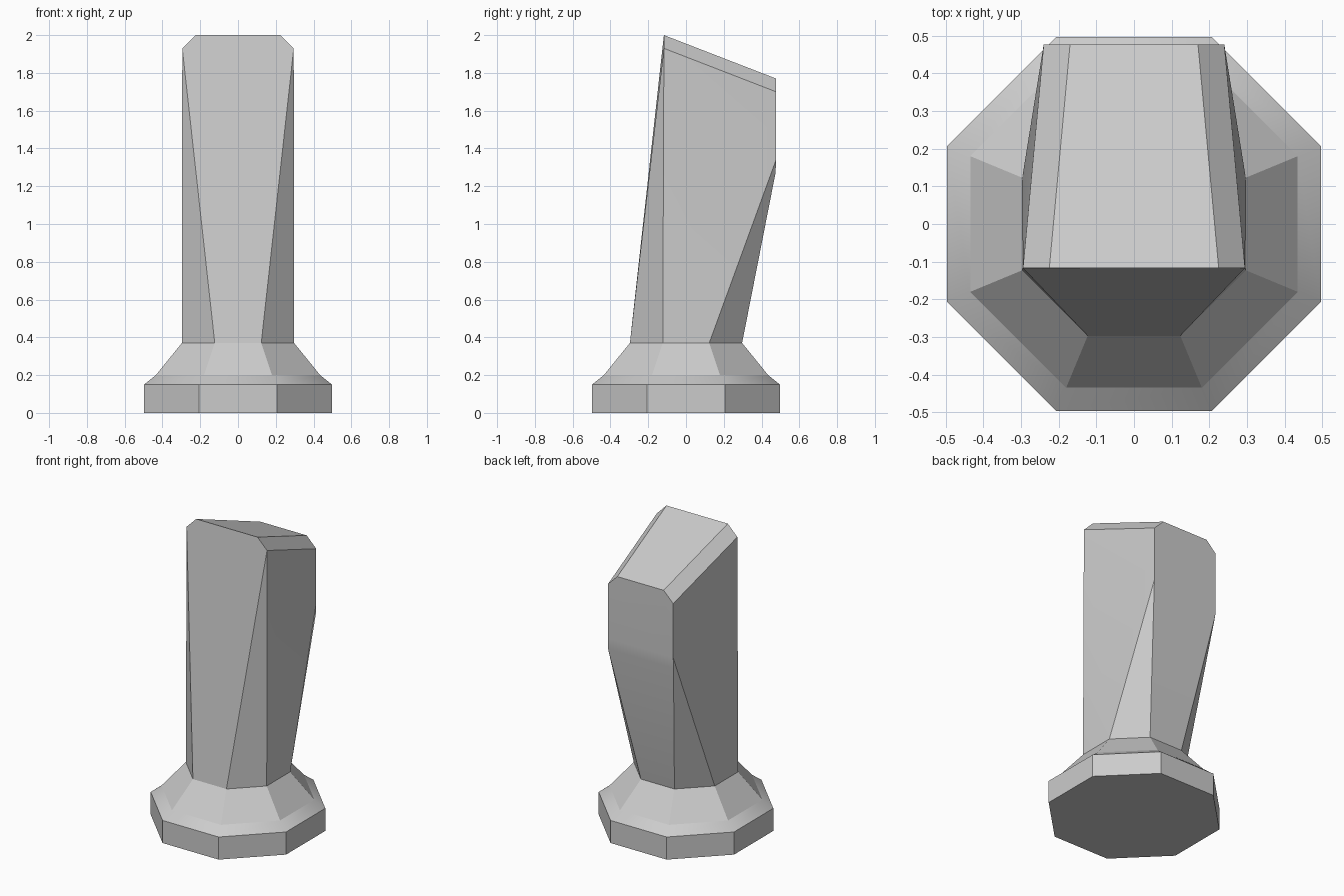
import bpy, bmesh, math

cube = bpy.data.objects.get("Cube")
if cube:
    bpy.data.objects.remove(cube, do_unlink=True)

# One flat grey for everything
grey = bpy.data.materials.new("neutral grey")
grey.use_nodes = True
COLOUR = (0.6, 0.6, 0.6, 1)
grey.diffuse_color = COLOUR
grey.node_tree.nodes["Principled BSDF"].inputs["Base Color"].default_value = COLOUR


def finish(name, bm):
    """Weld, orient and smooth a mesh, then add it to the scene."""
    bmesh.ops.remove_doubles(bm, verts=bm.verts[:], dist=0.0001)
    bmesh.ops.recalc_face_normals(bm, faces=bm.faces[:])
    mesh = bpy.data.meshes.new(name)
    bm.to_mesh(mesh)
    bm.free()
    mesh.materials.append(grey)
    obj = bpy.data.objects.new(name, mesh)
    bpy.context.collection.objects.link(obj)
    bpy.ops.object.select_all(action="DESELECT")
    obj.select_set(True)
    bpy.context.view_layer.objects.active = obj
    bpy.ops.object.shade_smooth_by_angle(angle=math.radians(30))


def octagon(bm, flat, z):
    """Ring of eight vertices with flats facing the axes."""
    r = flat / math.cos(math.pi / 8)
    angles = [math.pi / 8 + i * math.pi / 4 for i in range(8)]
    return [bm.verts.new((r * math.cos(a), r * math.sin(a), z)) for a in angles]


def loft(bm, profile):
    """Join octagons given as (flat distance, height)."""
    rings = [octagon(bm, f, z) for f, z in profile]
    for low, high in zip(rings, rings[1:]):
        for i in range(8):
            j = (i + 1) % 8
            bm.faces.new((low[i], low[j], high[j], high[i]))
    return rings


# Octagonal foot with a chamfered upper rim
bm = bmesh.new()
rings = loft(bm, [(0.497, 0), (0.497, 0.15), (0.435, 0.2)])
bm.faces.new(rings[0])
bm.faces.new(rings[-1])
finish("base", bm)

# Flared collar rising from the foot and leaning shaft above it
bm = bmesh.new()
loft(bm, [(0.435, 0.2), (0.297, 0.37)])
near, far = 0.123, 0.297

# Left half of the shaft, named by corner
P = {
    "front": (near, -far, 0.37), "side_front": (far, -near, 0.37),
    "side_back": (far, near, 0.37), "back": (near, far, 0.37),
    "front_shoulder": (0.295, -0.117, 1.93), "front_top": (0.225, -0.117, 2.0),
    "back_shoulder": (0.24, 0.477, 1.70), "back_top": (0.17, 0.477, 1.77),
    "knee_high": (0.24, 0.477, 1.34), "knee_low": (0.24, 0.474, 1.27),
}


def face(points):
    bm.faces.new([bm.verts.new(p) for p in points])


def flip(p):
    return (-p[0], p[1], p[2])


# Side panels, repeated on both sides
for names in (
    "front side_front front_shoulder",
    "side_front side_back front_shoulder",
    "side_back knee_high back_shoulder front_shoulder",
    "side_back back knee_low knee_high",
    "front_shoulder back_shoulder back_top front_top",
):
    half = [P[n] for n in names.split()]
    face(half)
    face([flip(p) for p in half])

# Panels that span the middle: front, slanted top, and back
for names in (
    "front front_shoulder front_top",
    "front_top back_top",
    "back_top back_shoulder knee_high",
    "knee_high knee_low",
    "knee_low back",
):
    half = [P[n] for n in names.split()]
    face(half + [flip(p) for p in reversed(half)])
finish("shaft", bm)
